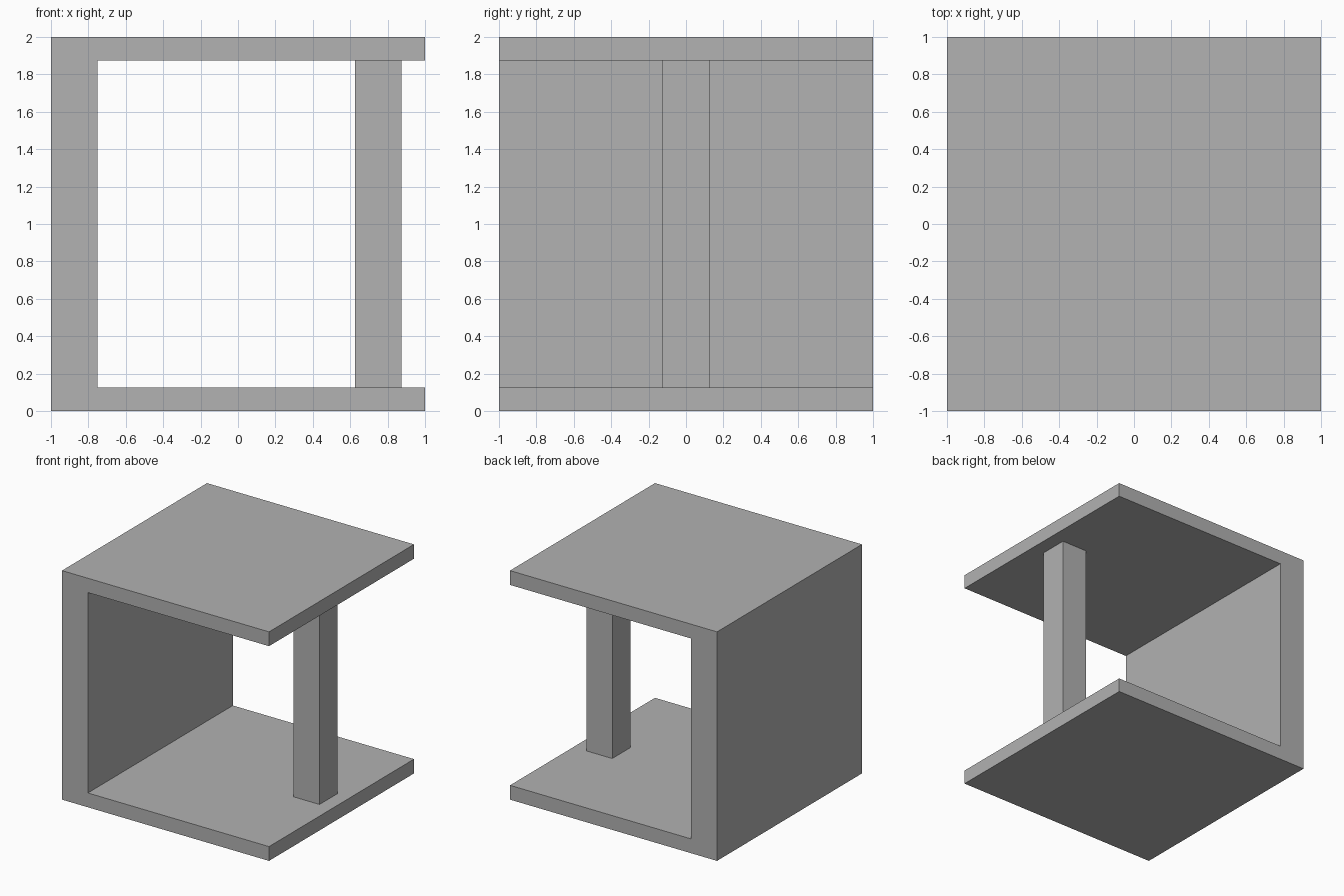
import bpy
import bmesh
from mathutils import Vector

old = bpy.data.objects.get("Cube")
if old:
    bpy.data.objects.remove(old, do_unlink=True)

# Single flat colour
grey = bpy.data.materials.new("plain_grey")
grey.use_nodes = True
colour = (0.445, 0.445, 0.445, 1.0)
grey.diffuse_color = colour
grey.node_tree.nodes["Principled BSDF"].inputs["Base Color"].default_value = colour

SIZE = 2.0
HALF = SIZE / 2
SLAB = 0.125    # floor and roof thickness
WALL = 0.25     # side wall thickness
POST = 0.25     # post width
POST_X = 0.75


def extrude_profile(name, points, vector):
    """Extrude a closed planar outline into a solid object."""
    bm = bmesh.new()
    face = bm.faces.new([bm.verts.new(p) for p in points])
    result = bmesh.ops.extrude_face_region(bm, geom=[face], use_keep_orig=True)
    moved = [v for v in result["geom"] if isinstance(v, bmesh.types.BMVert)]
    bmesh.ops.translate(bm, verts=moved, vec=Vector(vector))
    bmesh.ops.recalc_face_normals(bm, faces=bm.faces)
    mesh = bpy.data.meshes.new(name)
    bm.to_mesh(mesh)
    bm.free()
    mesh.materials.append(grey)
    obj = bpy.data.objects.new(name, mesh)
    bpy.context.collection.objects.link(obj)
    return obj


# Floor, side wall and roof as one C-shaped solid
inner = -HALF + WALL
outline = [(-HALF, 0), (HALF, 0), (HALF, SLAB), (inner, SLAB),
           (inner, SIZE - SLAB), (HALF, SIZE - SLAB), (HALF, SIZE), (-HALF, SIZE)]
extrude_profile("c_shaped_frame", [(x, -HALF, z) for x, z in outline], (0, SIZE, 0))

# Square post supporting the open side
r = POST / 2
corners = [(-r, -r), (r, -r), (r, r), (-r, r)]
extrude_profile("support_post", [(POST_X + x, y, SLAB) for x, y in corners],
                (0, 0, SIZE - 2 * SLAB))
